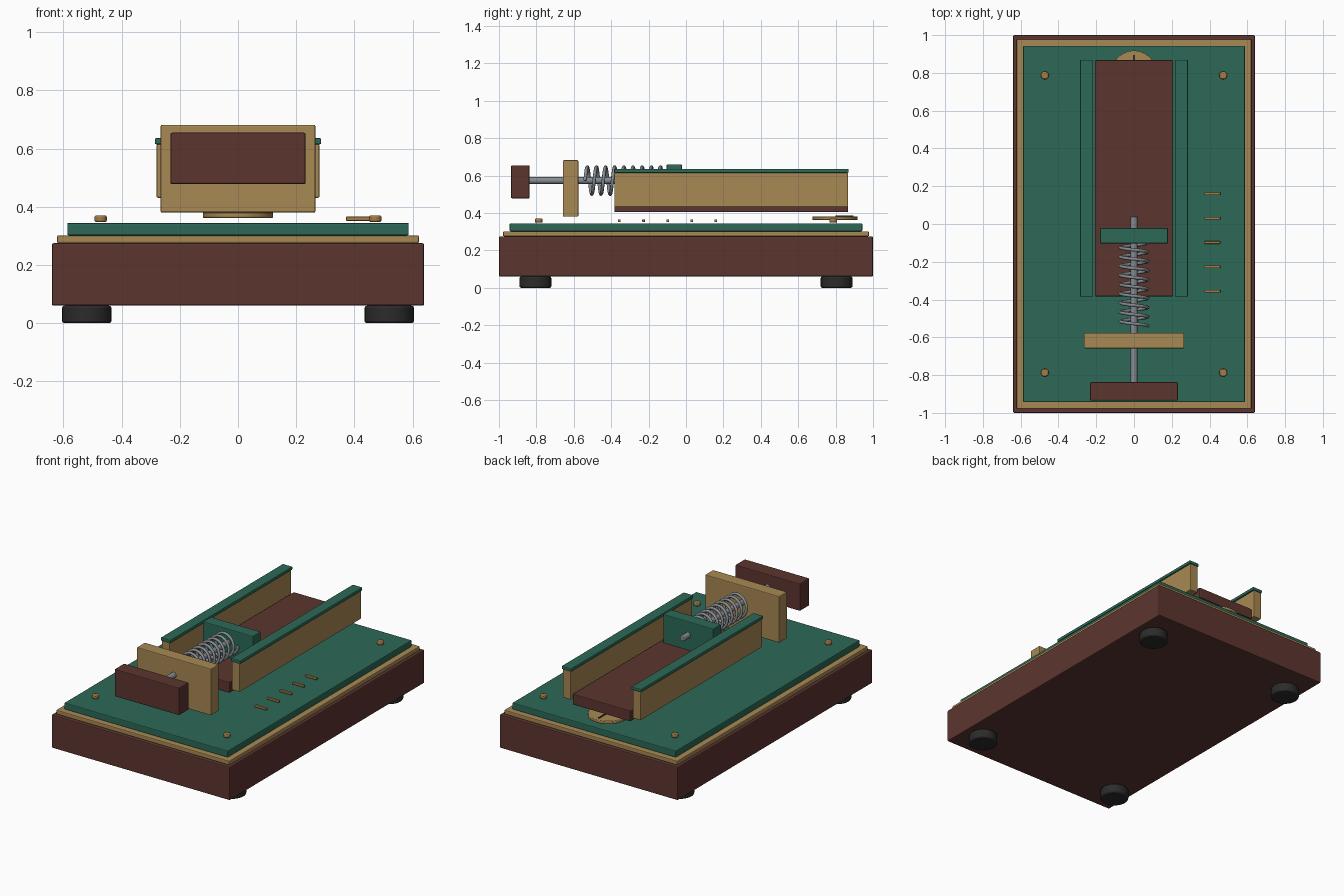
import bpy, math
from mathutils import Vector

if "Cube" in bpy.data.objects:
    bpy.data.objects.remove(bpy.data.objects["Cube"])


def lin(c):
    return c / 12.92 if c <= 0.04045 else ((c + 0.055) / 1.055) ** 2.4


def material(name, hexcode):
    m = bpy.data.materials.new(name)
    rgb = [int(hexcode[i:i + 2], 16) / 255 for i in (0, 2, 4)]
    m.diffuse_color = [lin(c) for c in rgb] + [1.0]
    m.use_nodes = True
    m.node_tree.nodes["Principled BSDF"].inputs["Base Color"].default_value = m.diffuse_color
    return m


BROWN = material("dark_wood", "5C352F")
BRASS = material("brass", "A78853")
GREEN = material("green_felt", "2C6957")
STEEL = material("steel", "868C91")
BLACK = material("rubber", "2B2B2B")
BRONZE = material("bronze", "A57C47")


def finish(obj, name, mat, bevel=0.0):
    obj.name = name
    obj.data.materials.append(mat)
    if bevel:
        b = obj.modifiers.new("edge", 'BEVEL')
        b.width = bevel
        b.segments = 2
        b.limit_method = 'ANGLE'
        b.angle_limit = math.radians(40)
    return obj


def box(name, x, y, z, mat, bevel=0.005):
    """Box from (min, max) ranges."""
    lo, hi = Vector((x[0], y[0], z[0])), Vector((x[1], y[1], z[1]))
    bpy.ops.mesh.primitive_cube_add(size=1, location=(lo + hi) / 2)
    obj = bpy.context.object
    for v in obj.data.vertices:
        v.co = Vector(a * b for a, b in zip(v.co, hi - lo))
    return finish(obj, name, mat, bevel)


def cylinder(name, r, depth, loc, mat, rot=(0, 0, 0), bevel=0.0, sides=32):
    bpy.ops.mesh.primitive_cylinder_add(vertices=sides, radius=r, depth=depth,
                                        location=loc, rotation=rot)
    bpy.ops.object.shade_smooth_by_angle(angle=math.radians(35))
    return finish(bpy.context.object, name, mat, bevel)


# stepped base
box("base", (-.64, .64), (-1, 1), (.06, .275), BROWN, .006)
box("base_trim", (-.622, .622), (-.978, .978), (.275, .302), BRASS)
box("base_top", (-.587, .587), (-.943, .943), (.302, .345), GREEN)

# feet and corner screws
for sx in (-1, 1):
    for sy in (-1, 1):
        cylinder("foot", .085, .06, (sx * .52, sy * .805, .03), BLACK, bevel=.008)
        cylinder("corner_screw", .021, .022, (sx * .472, sy * .787, .359), BRONZE, bevel=.005)

# scale marks
for i in range(5):
    y = -.356 + i * .129
    box("scale_mark", (.372, .457), (y - .007, y + .007), (.352, .366), BRONZE, .002)

# dial with pointer
cylinder("dial", .121, .02, (0, .797, .372), BRASS, bevel=.004, sides=48)
box("dial_pointer", (-.004, .004), (.80, .895), (.381, .387), BLACK, 0)

# launch channel
box("channel_floor", (-.207, .207), (-.383, .867), (.405, .475), BROWN)
for s in (-1, 1):
    box("channel_wall", sorted((s * .223, s * .28)), (-.383, .867), (.431, .615), BRASS)
    box("wall_cap", sorted((s * .216, s * .286)), (-.385, .869), (.615, .636), GREEN)

# plunger: handle, guide plate, rod and carriage
box("handle", (-.232, .232), (-.935, -.837), (.478, .655), BROWN)
box("guide_plate", (-.266, .266), (-.658, -.576), (.38, .682), BRASS)
box("carriage", (-.18, .18), (-.103, -.022), (.465, .66), GREEN)
cylinder("plunger_rod", .018, .89, (0, -.405, .573), STEEL,
         rot=(math.pi / 2, 0, 0), bevel=.003, sides=24)

# coil spring: helix path with round section
turns, per = 9, 20
curve = bpy.data.curves.new("spring", 'CURVE')
curve.dimensions = '3D'
curve.bevel_depth = .009
curve.bevel_resolution = 2
curve.use_fill_caps = True
sp = curve.splines.new('POLY')
n = turns * per
sp.points.add(n)
for i in range(n + 1):
    a = math.tau * i / per
    sp.points[i].co = (.073 * math.cos(a), -.54 + .44 * i / n, .573 + .073 * math.sin(a), 1)
spring = bpy.data.objects.new("spring", curve)
bpy.context.collection.objects.link(spring)
curve.materials.append(STEEL)
